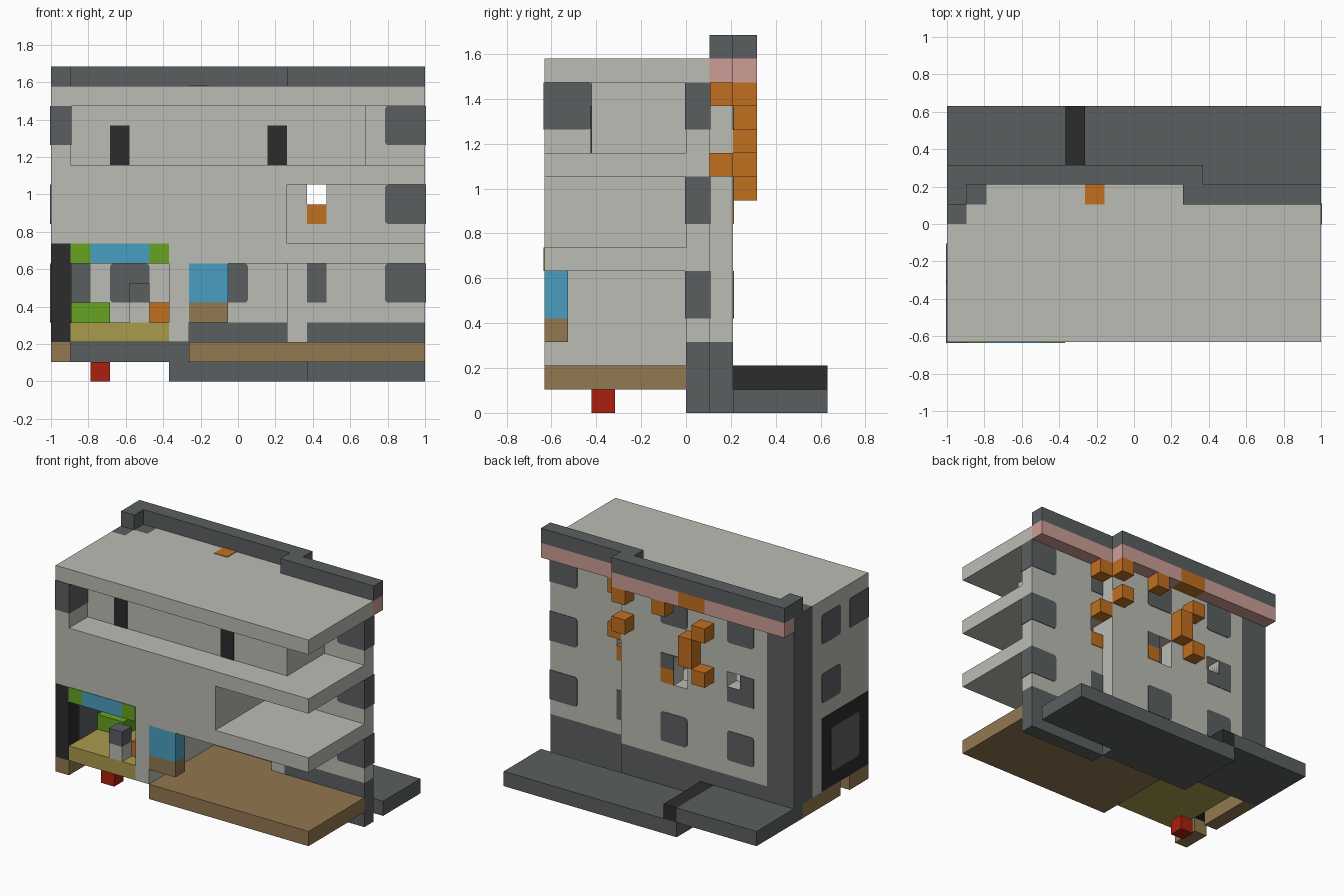
import bpy, bmesh
from mathutils import Vector

if "Cube" in bpy.data.objects:
    bpy.data.objects.remove(bpy.data.objects["Cube"], do_unlink=True)

U = 2 / 19                      # size of one block
ORIGIN = Vector((-1, -6 * U, 0))
SKIN = 0.004                    # thickness of painted plates


def linear(c):
    c /= 255
    return c / 12.92 if c < 0.04 else ((c + 0.055) / 1.055) ** 2.4


def material(name, *rgb):
    m = bpy.data.materials.new(name)
    m.use_nodes = True
    col = [linear(c) for c in rgb] + [1]
    m.diffuse_color = col
    m.node_tree.nodes["Principled BSDF"].inputs["Base Color"].default_value = col
    return m


concrete = material("concrete", 187, 188, 180)
slate = material("slate", 91, 95, 96)
black = material("black", 44, 44, 44)
wood = material("wood", 146, 120, 80)
straw = material("straw", 170, 155, 77)
green = material("green", 102, 163, 34)
blue = material("blue", 74, 159, 191)
orange = material("orange", 193, 112, 32)
red = material("red", 168, 32, 14)
pink = material("pink", 205, 157, 150)


def box(name, mat, xs, ys, zs, proud=(0, 0, 0), round_axis=None):
    """Box given in block units; proud grows it, round_axis rounds inner corners."""
    p = Vector(proud)
    lo = Vector((xs[0], ys[0], zs[0])) * U + ORIGIN - p
    hi = Vector((xs[1], ys[1], zs[1])) * U + ORIGIN + p
    bm = bmesh.new()
    bmesh.ops.create_cube(bm, size=1)
    for v in bm.verts:
        v.co = Vector([lo[a] if v.co[a] < 0 else hi[a] for a in range(3)])
    if round_axis is not None:
        edges = []
        for e in bm.edges:
            a, b = e.verts[0].co, e.verts[1].co
            mid = (a + b) / 2
            along = abs(a[round_axis] - b[round_axis]) > 1e-5
            inner = abs(mid.x) < 0.99 if round_axis == 1 else mid.y > -0.62
            if along and inner:
                edges.append(e)
        bmesh.ops.bevel(bm, geom=edges, offset=0.02, segments=3,
                        profile=0.5, affect='EDGES')
    me = bpy.data.meshes.new(name)
    bm.to_mesh(me)
    bm.free()
    me.materials.append(mat)
    ob = bpy.data.objects.new(name, me)
    bpy.context.collection.objects.link(ob)
    return ob


def cube(name, mat, i, j, k, **kw):
    return box(name, mat, (i, i + 1), (j, j + 1), (k, k + 1), **kw)


def cut(target, *holes):
    """Cut block-unit holes out of a part and bake the result."""
    cutters = []
    for xs, ys, zs in holes:
        c = box("hole_cutter", concrete, xs, ys, zs)
        c.hide_render = True
        mod = target.modifiers.new("hole", 'BOOLEAN')
        mod.operation, mod.object, mod.solver = 'DIFFERENCE', c, 'EXACT'
        cutters.append(c)
    deps = bpy.context.evaluated_depsgraph_get()
    me = bpy.data.meshes.new_from_object(target.evaluated_get(deps))
    target.modifiers.clear()
    target.data = me
    for c in cutters:
        bpy.data.objects.remove(c, do_unlink=True)


# Ground slabs and rear path
box("pavement", slate, (6, 19), (8, 12), (0, 1))
box("pavement_inner", slate, (6, 13), (7, 8), (0, 1))
box("raised_pavement", slate, (0, 6), (8, 12), (1, 2))
box("drain_strip", black, (6, 7), (8, 12), (1, 2))

# Wooden terrace and edge beams
box("terrace", wood, (7, 19), (0, 6), (1, 2))
box("terrace_inner", wood, (7, 12), (6, 7), (1, 2))
box("edge_beam_front", wood, (0, 1), (0, 2), (1, 2))
box("edge_beam_rear", wood, (0, 1), (3, 7), (1, 2))

# Rear wall, stepped in plan, on a dark plinth
box("plinth", slate, (0, 13), (7, 8), (1, 3))
box("plinth_step", slate, (13, 19), (6, 7), (0, 3))
box("wall_corner_foot", concrete, (12, 13), (6, 7), (1, 3))
back_wall = box("back_wall", concrete, (2, 13), (7, 8), (3, 14))
cut(back_wall, ((8, 9), (6, 9), (8, 10)), ((4, 5), (6, 9), (9, 10)))
back_wall_step = box("back_wall_step", concrete, (12, 19), (6, 7), (3, 14))
cut(back_wall_step, ((13, 14), (5, 8), (9, 10)))
box("corner_pillar_side", slate, (0, 1), (6, 8), (3, 15))
box("corner_pillar_foot", slate, (0, 1), (6, 7), (2, 3))
box("corner_pillar_back", slate, (1, 2), (7, 8), (3, 15))

# Left side wall
box("side_wall_upper", concrete, (0, 1), (0, 6), (7, 14))
box("side_wall_lower", concrete, (0, 1), (5, 6), (2, 7))
box("shop_side_panel", black, (0, 1), (0, 5), (2, 7))

# Floors and roof
for name, k in (("first_floor", 6), ("second_floor", 10)):
    box(name, concrete, (1, 19), (0, 6), (k, k + 1))
    box(name + "_inner", concrete, (1, 12), (6, 7), (k, k + 1))
box("roof", concrete, (0, 19), (0, 6), (14, 15))
box("roof_middle", concrete, (1, 19), (6, 7), (14, 15))
box("roof_rear", concrete, (2, 12), (7, 8), (14, 15))

# Rooms on each floor
box("middle_room_front", concrete, (1, 12), (0, 1), (7, 10))
box("middle_room_side", concrete, (11, 12), (1, 7), (7, 10))
box("top_room", concrete, (1, 16), (2, 6), (11, 14))
box("top_room_rear", concrete, (1, 12), (6, 7), (11, 14))
for i in (3, 11):
    box("door", black, (i, i + 1), (2, 2.02), (11, 13), proud=(0, SKIN, 0))

# Parapet and the band below it
box("parapet", slate, (0, 13), (8, 9), (15, 16))
box("parapet_step", slate, (12, 19), (7, 8), (15, 16))
box("parapet_end", slate, (0, 1), (7, 8), (15, 16))
box("band_left", pink, (0, 6), (8, 9), (14, 15))
box("band_rust", orange, (6, 8), (8, 9), (14, 15))
box("band_right", pink, (8, 13), (8, 9), (14, 15))
box("band_step", pink, (12, 19), (7, 8), (14, 15))
box("roof_patch", orange, (7, 8), (7, 8), (14.98, 15), proud=(0, 0, SKIN))

# Windows through the rear wall
thin_y = (0, SKIN, 0)
for k in (4, 8, 12):
    box("window_end", slate, (17, 19), (6, 7), (k, k + 2),
        proud=(SKIN, SKIN, 0), round_axis=1)
    if k != 8:
        box("window_small", slate, (13, 14), (6, 7), (k, k + 2), proud=thin_y)
        for i in (3, 8):
            box("window", slate, (i, i + 2), (7, 8), (k, k + 2),
                proud=thin_y, round_axis=1)
box("broken_window_side", slate, (3, 4), (7, 8), (8, 10), proud=thin_y)
cube("broken_window_sill", slate, 4, 7, 8, proud=thin_y)
cube("broken_window_corner", slate, 9, 7, 9, proud=thin_y)
cube("rust_patch_middle", orange, 9, 7, 8, proud=thin_y)
cube("rust_patch_step", orange, 13, 6, 8, proud=thin_y)

# Windows through the side wall
thin_x = (SKIN, 0, 0)
for j, k in ((3, 8), (3, 12)):
    box("side_window", slate, (0, 1), (j, j + 2), (k, k + 2),
        proud=thin_x, round_axis=0)
box("side_corner_window", slate, (0, 1), (0, 2), (12, 14),
    proud=(SKIN, SKIN, 0), round_axis=0)
box("shop_side_window", slate, (0, 1), (1, 4), (3, 6), proud=thin_x, round_axis=0)

# Rusty blocks hanging on the rear wall
for i, j, k in ((13, 7, 13), (13, 7, 10), (12, 8, 13), (12, 8, 11),
                (9, 8, 13), (6, 8, 12), (6, 8, 9)):
    cube("rear_block", orange, i, j, k)
box("rear_block_tall", orange, (7, 8), (8, 9), (10, 12))

# Shop on the ground floor
box("shop_floor", straw, (1, 6), (0, 7), (2, 3))
box("shop_wall", concrete, (6, 7), (0, 7), (2, 6))
box("shop_sofa", green, (1, 3), (3, 5), (3, 4))
cube("shop_stand", concrete, 4, 0, 3)
cube("shop_till", slate, 4, 0, 4)
cube("shop_crate", orange, 5, 1, 3)
cube("hanging_lamp", red, 2, 2, 0)
for name, mat, xs in (("sign_left", green, (1, 2)), ("sign_middle", blue, (2, 5)),
                      ("sign_right", green, (5, 6))):
    box(name, mat, xs, (0, 0.02), (6, 7), proud=thin_y)

# Blue cabinet with wooden shelf beside the shop
box("cabinet", blue, (7, 9), (0, 1), (4, 6))
box("cabinet_shelf", wood, (7, 9), (0, 1), (3, 4))
